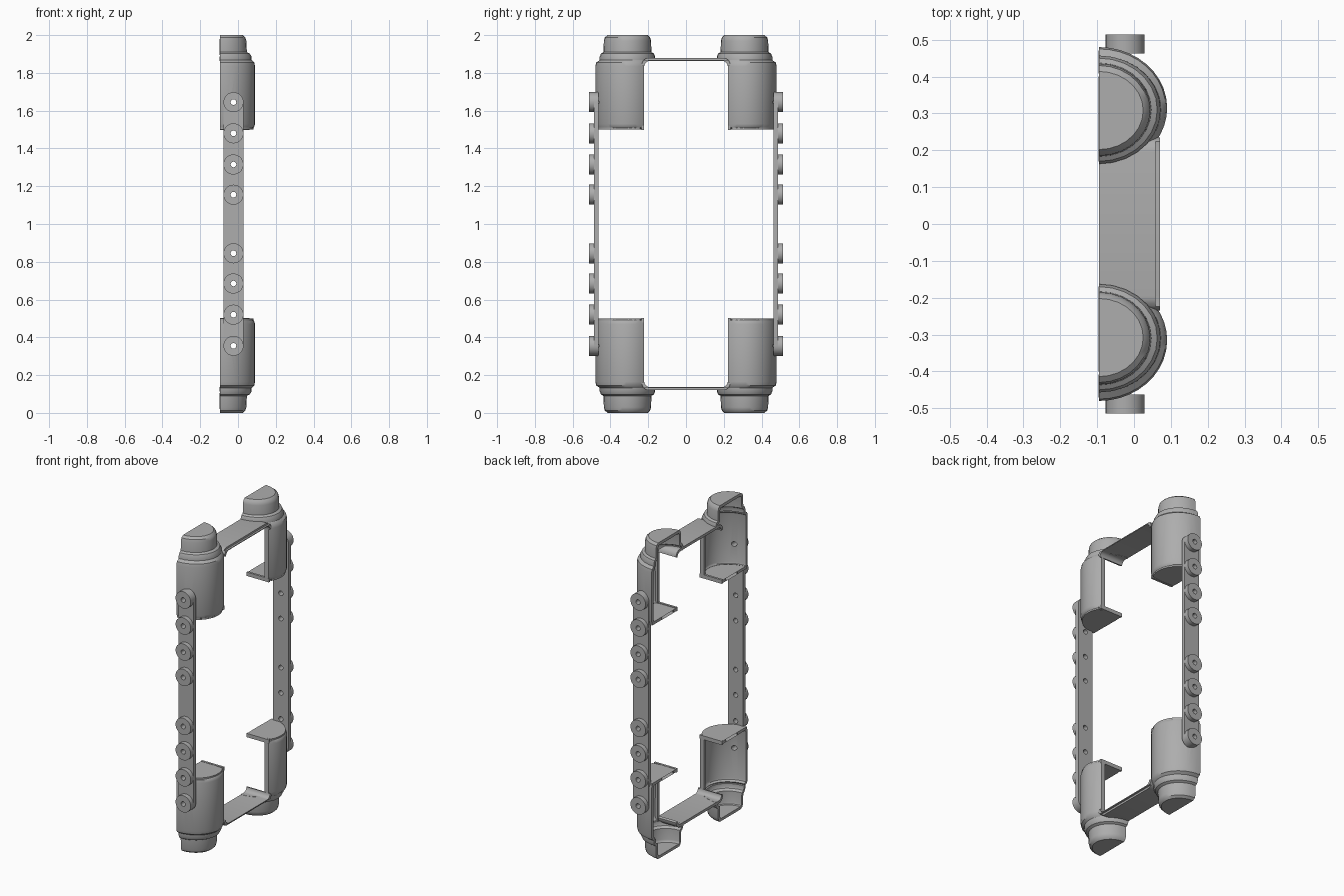
import bpy, bmesh
from math import sin, cos, asin, pi

if "Cube" in bpy.data.objects:
    bpy.data.objects.remove(bpy.data.objects["Cube"])

BACK = -0.095      # open cut plane
WALL_Y = 0.222     # inner flat wall
STRIP_X = -0.024   # side strip centre line
BOSS_Z = (0.155, 0.315, 0.48, 0.645)

grey = bpy.data.materials.new("mid_grey")
grey.use_nodes = True
colour = (0.42, 0.42, 0.42, 1)
grey.diffuse_color = colour
grey.node_tree.nodes["Principled BSDF"].inputs["Base Color"].default_value = colour


def make(name, bm):
    """Object whose origin is the middle of the frame, so it can be mirrored."""
    mesh = bpy.data.meshes.new(name)
    bm.to_mesh(mesh)
    bm.free()
    mesh.materials.append(grey)
    ob = bpy.data.objects.new(name, mesh)
    ob.location.z = 1
    bpy.context.collection.objects.link(ob)
    return ob


def prism(bm, points, shift):
    """Solid from a closed outline swept along a vector."""
    face = bm.faces.new([bm.verts.new(p) for p in points])
    new = bmesh.ops.extrude_face_region(bm, geom=[face])["geom"]
    moved = [v for v in new if isinstance(v, bmesh.types.BMVert)]
    bmesh.ops.translate(bm, verts=moved, vec=shift)
    bmesh.ops.recalc_face_normals(bm, faces=bm.faces)


def loft(rows, close_top=False):
    bm = bmesh.new()
    rings = [[bm.verts.new(p) for p in row] for row in rows]
    for low, high in zip(rings, rings[1:]):
        for i in range(len(low) - 1):
            bm.faces.new((low[i], low[i + 1], high[i + 1], high[i]))
    if close_top:
        bm.faces.new(rings[-1])
    return bm


def half_oval(yc, half, depth, z, start=-pi / 2, n=14):
    ts = [start + (pi / 2 - start) * i / n for i in range(n + 1)]
    return [(BACK + depth * cos(t), yc + half * sin(t), z) for t in ts]


def body_row(yc, half, depth, z):
    start = asin((WALL_Y - yc) / half)
    return [(0.03, WALL_Y, z)] + half_oval(yc, half, depth, z, start)


def arc(cx, cz, r, a, b, n):
    return [(cx + r * cos(a + (b - a) * i / n), cz + r * sin(a + (b - a) * i / n))
            for i in range(n + 1)]


def solidify(ob, thickness):
    mod = ob.modifiers.new("wall", 'SOLIDIFY')
    mod.thickness, mod.offset, mod.use_even_offset = thickness, -1, True


def drill(ob):
    mod = ob.modifiers.new("holes", 'BOOLEAN')
    mod.operation, mod.solver, mod.object = 'DIFFERENCE', 'EXACT', cutter


def finish(ob, y=True, z=True):
    mod = ob.modifiers.new("mirror", 'MIRROR')
    mod.use_axis = (False, y, z)
    mod.use_mirror_merge = False
    bpy.ops.object.select_all(action='DESELECT')
    ob.select_set(True)
    bpy.context.view_layer.objects.active = ob
    bpy.ops.object.convert(target='MESH')
    bpy.ops.object.shade_smooth_by_angle(angle=0.6)


# Screw hole cutter
bm = bmesh.new()
for z in BOSS_Z:
    for s in (1, -1):
        ring = arc(STRIP_X, s * z, 0.015, 0, 2 * pi * 15 / 16, 15)
        prism(bm, [(x, 0.42, h) for x, h in ring], (0, 0.2, 0))
cutter = make("hole_cutter", bm)
cutter.hide_render = True

# Corner sleeves
sleeve = make("corner_sleeve", loft([body_row(*r) for r in (
    (0.315, 0.15, 0.172, 0.505), (0.315, 0.16, 0.18, 0.512), (0.315, 0.165, 0.185, 0.53),
    (0.315, 0.165, 0.185, 0.835), (0.315, 0.16, 0.181, 0.855), (0.31, 0.146, 0.168, 0.868))]))
solidify(sleeve, 0.018)
drill(sleeve)
finish(sleeve)

# Stepped end caps
cap = make("end_cap", loft([half_oval(*r) for r in (
    (0.31, 0.147, 0.168, 0.862), (0.31, 0.147, 0.167, 0.885), (0.31, 0.14, 0.158, 0.902),
    (0.31, 0.127, 0.142, 0.91), (0.31, 0.125, 0.139, 0.97), (0.31, 0.12, 0.134, 0.988),
    (0.308, 0.106, 0.12, 1.0))], True))
solidify(cap, 0.018)
finish(cap)

# Sleeve lips with a round cable notch
bm = bmesh.new()
outline = [(BACK, WALL_Y)] + [p[:2] for p in body_row(0.315, 0.157, 0.177, 0)[2:]]
notch = arc(-0.04, 0.32, 0.08, pi * 0.75, -pi * 0.75, 20)
notch = [(BACK, notch[0][1])] + notch + [(BACK, notch[-1][1])]
prism(bm, [(x, y, 0.5) for x, y in outline + notch], (0, 0, 0.018))
finish(make("sleeve_lip", bm))

# Lower edge bars of the sleeve openings
bm = bmesh.new()
prism(bm, [(BACK, WALL_Y, 0.498), (0.06, WALL_Y, 0.498), (0.06, WALL_Y, 0.522),
           (BACK, WALL_Y, 0.522)], (0, 0.014, 0))
finish(make("opening_bar", bm))

# End bridges with rounded corners
bm = bmesh.new()
right_out = arc(0.195, 0.84, 0.04, 0, pi / 2, 6)
right_in = arc(0.192, 0.835, 0.028, 0, pi / 2, 6)
outer = right_out + [(-y, z) for y, z in reversed(right_out)]
inner = right_in + [(-y, z) for y, z in reversed(right_in)]
prism(bm, [(BACK, y, z) for y, z in outer + inner[::-1]], (0.165, 0, 0))
edges = [e for e in bm.edges
         if all(v.co.x > 0 and (v.co.z > 0.87) for v in e.verts)]
bmesh.ops.bevel(bm, geom=edges, offset=0.012, segments=2, affect='EDGES')
finish(make("end_bridge", bm), y=False)

# Side strips with rounded ends
bm = bmesh.new()
capsule = arc(STRIP_X, 0.645, 0.053, 0, pi, 14) + arc(STRIP_X, -0.645, 0.053, pi, 2 * pi, 14)
prism(bm, [(x, 0.462, z) for x, z in capsule], (0, 0.024, 0))
strip = make("side_strip", bm)
drill(strip)
finish(strip, z=False)

# Screw bosses
bm = bmesh.new()
for z in BOSS_Z:
    disc = arc(STRIP_X, z, 0.053, 0, 2 * pi * 27 / 28, 27)
    prism(bm, [(x, 0.484, h) for x, h in disc], (0, 0.03, 0))
boss = make("screw_boss", bm)
drill(boss)
finish(boss)

bpy.data.objects.remove(cutter)
